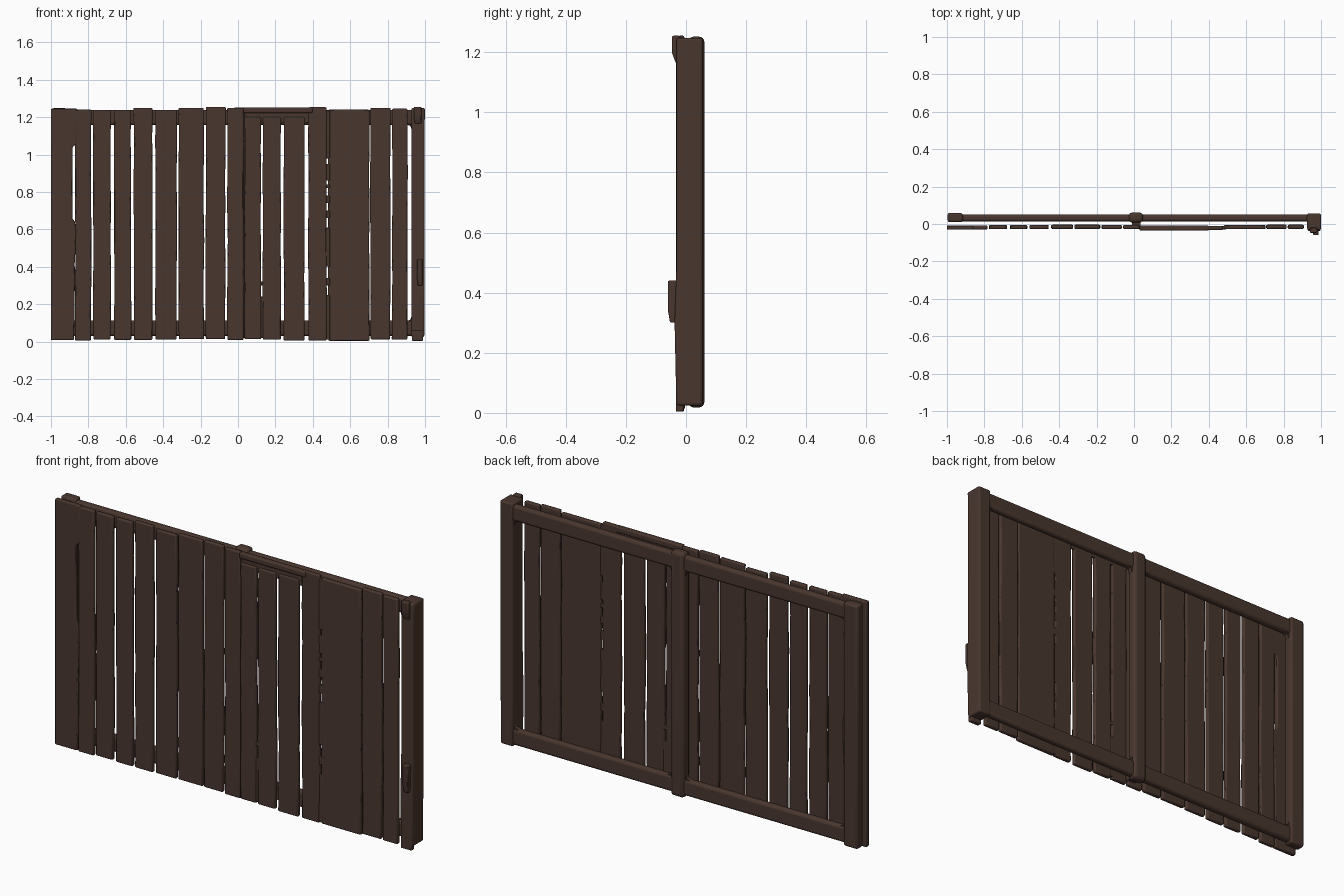
import bpy, bmesh, random, math

random.seed(4)
wood = bpy.data.materials.new("dark brown wood")
wood.diffuse_color = (0.066, 0.037, 0.028, 1)


def finish(name, bm, bevel, segments=2):
    """Turn a bmesh into a softly bevelled, smooth-shaded object."""
    bmesh.ops.recalc_face_normals(bm, faces=bm.faces)
    me = bpy.data.meshes.new(name)
    bm.to_mesh(me)
    bm.free()
    me.materials.append(wood)
    ob = bpy.data.objects.new(name, me)
    bpy.context.collection.objects.link(ob)
    mod = ob.modifiers.new("soft edges", 'BEVEL')
    mod.width = bevel
    mod.segments = segments
    mod.limit_method = 'ANGLE'
    mod.angle_limit = math.radians(40)
    bpy.context.view_layer.objects.active = ob
    ob.select_set(True)
    bpy.ops.object.shade_smooth_by_angle(angle=math.radians(35))
    ob.select_set(False)
    return ob


def loft(name, rows, bevel, segments=2):
    """Skin rectangles given as rows of (z, x0, x1, y0, y1)."""
    bm = bmesh.new()
    rings = [[bm.verts.new(p) for p in ((a, c, z), (b, c, z), (b, d, z), (a, d, z))]
             for z, a, b, c, d in rows]
    for lo, hi in zip(rings, rings[1:]):
        for i in range(4):
            j = (i + 1) % 4
            bm.faces.new((lo[i], lo[j], hi[j], hi[i]))
    bm.faces.new(rings[0])
    bm.faces.new(rings[-1])
    return finish(name, bm, bevel, segments)


def box(name, x, y, z, bevel=0.006, segments=2):
    return loft(name, [(z[0], *x, *y), (z[1], *x, *y)], bevel, segments)


# Front planks: left edge, right edge, top height, front y
planks = [
    (-0.87, -0.785, 1.24, -0.029), (-0.775, -0.68, 1.238, -0.028),
    (-0.662, -0.572, 1.238, -0.028), (-0.557, -0.457, 1.25, -0.027),
    (-0.442, -0.327, 1.238, -0.026), (-0.317, -0.182, 1.25, -0.026),
    (-0.172, -0.067, 1.255, -0.027), (-0.056, 0.03, 1.25, -0.027),
    (0.035, 0.122, 1.20, -0.034), (0.131, 0.229, 1.20, -0.033),
    (0.245, 0.355, 1.20, -0.032), (0.376, 0.474, 1.253, -0.032),
    (0.482, 0.702, 1.24, -0.028), (0.708, 0.815, 1.25, -0.026),
    (0.824, 0.906, 1.245, -0.026),
]
for n, (a, b, top, y) in enumerate(planks):
    rows = []
    base = random.uniform(0.004, 0.013)
    for i in range(8):
        w = random.uniform(-0.0022, 0.0022)
        rows.append((base + (top - base) * i / 7, a + w, b + random.uniform(-0.002, 0.002),
                     y, y + 0.022))
    loft(f"plank_{n + 2:02d}", rows, 0.006)

# Left end plank, fused to its neighbour at the top and touching it in places
edge = [(0.008, -0.877), (0.1, -0.875), (0.2, -0.874), (0.32, -0.872), (0.42, -0.873),
        (0.5, -0.868), (0.6, -0.866), (0.64, -0.872), (0.66, -0.886), (0.85, -0.886),
        (1.04, -0.884), (1.06, -0.86), (1.245, -0.86)]
loft("plank_01", [(z, -1.0, x, -0.03, -0.007) for z, x in edge], 0.005)

# Ragged seam beside the wide plank: filler bridges with holes left between
for n, (z0, z1) in enumerate([(0.01, 0.25), (0.3, 0.34), (0.40, 0.61), (0.66, 0.7),
                              (0.74, 0.78), (0.82, 0.84), (0.86, 0.95), (0.98, 1.235)]):
    box(f"seam_bridge_{n}", (0.465, 0.492), (-0.029, -0.01), (z0, z1), 0.003)
for n, (z0, z1) in enumerate([(0.02, 0.24), (0.3, 0.32)]):
    box(f"small_seam_bridge_{n}", (0.115, 0.137), (-0.031, -0.012), (z0, z1), 0.003)

# Cap strip and recessed band over the planks right of the middle
box("front_cap_strip", (0.03, 0.40), (-0.036, -0.008), (1.222, 1.252), 0.007)
box("front_recessed_band", (0.035, 0.39), (-0.024, -0.012), (1.17, 1.23), 0.003)

# Rear frame rails
for name, z in (("bottom_rail", (0.03, 0.112)), ("top_rail", (1.158, 1.238))):
    box(name, (-0.985, 0.97), (0.014, 0.051), z, 0.014, 4)

# Rear posts
box("left_post", (-0.997, -0.915), (0.010, 0.059), (0.02, 1.248), 0.012, 3)
box("middle_post", (-0.028, 0.048), (0.008, 0.061), (0.018, 1.252), 0.018, 4)
box("middle_post_spacer", (-0.012, 0.036), (-0.02, 0.02), (0.03, 1.235), 0.004)

# Right end post, running through the full depth
loft("right_post", [(0.024, 0.926, 0.996, -0.032, 0.056), (0.3, 0.928, 0.998, -0.038, 0.056),
                    (0.48, 0.928, 0.998, -0.032, 0.056), (1.17, 0.928, 0.998, -0.032, 0.056),
                    (1.248, 0.926, 1.0, -0.032, 0.056)], 0.009, 3)
box("right_post_front_foot", (0.93, 0.99), (-0.034, -0.008), (0.004, 0.06), 0.005)
loft("right_post_top_knob", [(1.165, 0.945, 0.98, -0.035, -0.02),
                             (1.2, 0.94, 0.98, -0.047, -0.02),
                             (1.255, 0.94, 0.98, -0.047, -0.02)], 0.005)
loft("right_post_front_block", [(0.3, 0.96, 0.985, -0.053, -0.03),
                                (0.34, 0.958, 0.987, -0.060, -0.03),
                                (0.44, 0.958, 0.987, -0.060, -0.03)], 0.004)

# Rounded inner corners where rails meet posts
for x, sx in ((-0.915, 1), (-0.028, -1), (0.048, 1), (0.928, -1)):
    for z, sz in ((0.11, 1), (1.16, -1)):
        bm = bmesh.new()
        pts = [(x - sx * 0.01, z - sz * 0.01), (x + sx * 0.025, z - sz * 0.01),
               (x + sx * 0.025, z), (x + sx * 0.007, z + sz * 0.007),
               (x, z + sz * 0.025), (x - sx * 0.01, z + sz * 0.025)]
        f = bm.faces.new([bm.verts.new((px, 0.02, pz)) for px, pz in pts])
        ext = bmesh.ops.extrude_face_region(bm, geom=[f])
        for v in ext["geom"]:
            if isinstance(v, bmesh.types.BMVert):
                v.co.y = 0.045
        finish("frame_corner_fillet", bm, 0.002, 1)
